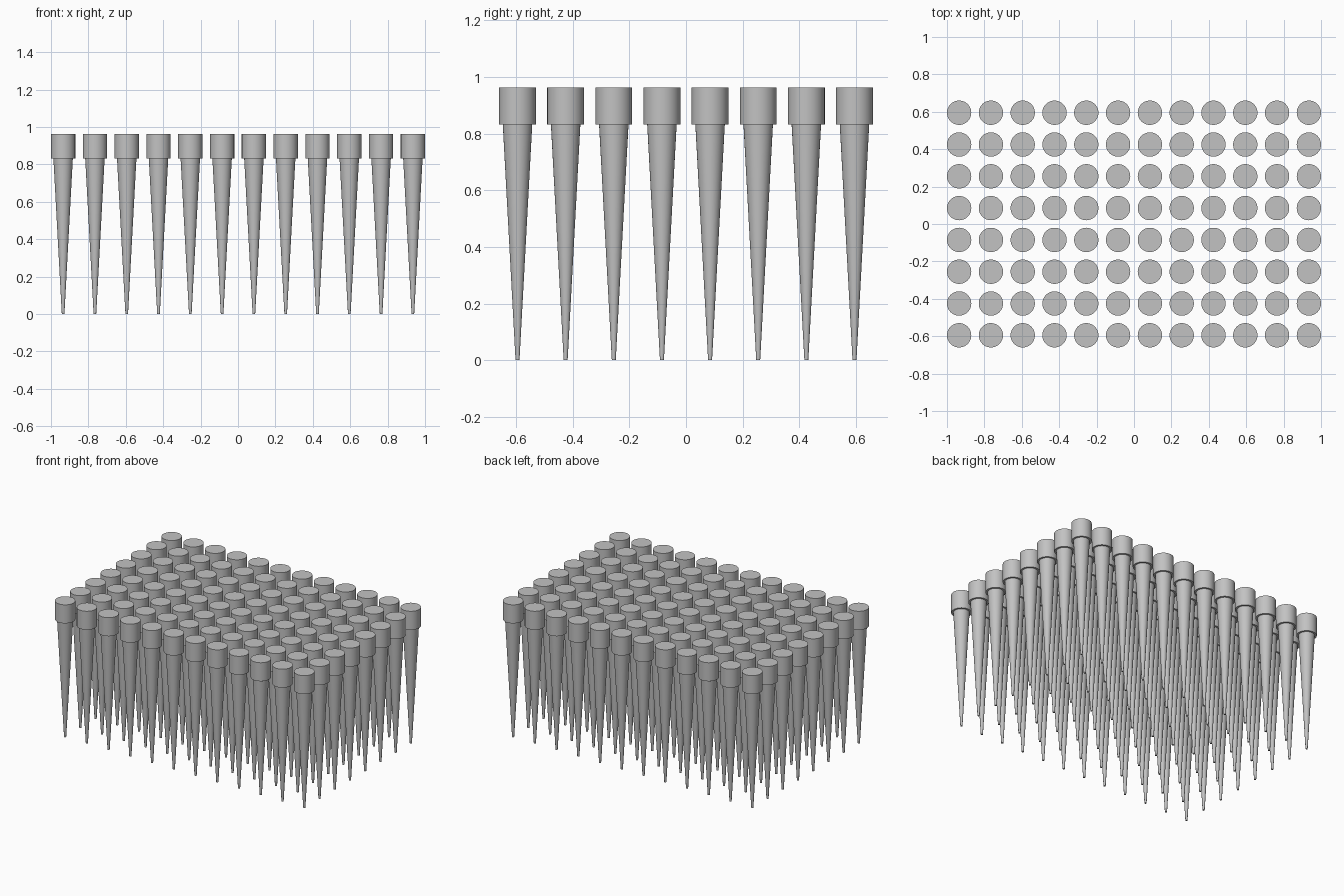
import bpy
import bmesh

cube = bpy.data.objects.get("Cube")
if cube:
    bpy.data.objects.remove(cube, do_unlink=True)

COLS, ROWS, PITCH = 12, 8, 0.17
SIDES = 48
# radius, height: narrow tip, tapered shaft, shoulder, collar
PROFILE = [(0.007, 0), (0.052, 0.832), (0.065, 0.832), (0.065, 0.963)]

grey = bpy.data.materials.new("light grey")
grey.use_nodes = True
colour = (0.54, 0.54, 0.54, 1)
grey.diffuse_color = colour
grey.node_tree.nodes["Principled BSDF"].inputs["Base Color"].default_value = colour


def lathe_mesh(name, profile, sides):
    """Closed solid of revolution around z."""
    bm = bmesh.new()
    rings = []
    for radius, z in profile:
        ring = bmesh.ops.create_circle(bm, segments=sides, radius=radius)["verts"]
        for v in ring:
            v.co.z = z
        rings.append(ring)
    for low, high in zip(rings, rings[1:]):
        for i in range(sides):
            j = (i + 1) % sides
            bm.faces.new((low[i], low[j], high[j], high[i]))
    bm.faces.new(rings[0])
    bm.faces.new(rings[-1])
    bmesh.ops.recalc_face_normals(bm, faces=bm.faces)
    mesh = bpy.data.meshes.new(name)
    bm.to_mesh(mesh)
    bm.free()
    mesh.materials.append(grey)
    return mesh


# One tapered peg shared by the whole grid
peg_mesh = lathe_mesh("tapered_peg", PROFILE, SIDES)
bpy.ops.object.select_all(action="DESELECT")
for row in range(ROWS):
    for col in range(COLS):
        peg = bpy.data.objects.new(f"tapered_peg_{row + 1}_{col + 1}", peg_mesh)
        peg.location = ((col - (COLS - 1) / 2) * PITCH, (row - (ROWS - 1) / 2) * PITCH, 0)
        bpy.context.collection.objects.link(peg)

# Smooth sides with crisp rims
peg.select_set(True)
bpy.context.view_layer.objects.active = peg
bpy.ops.object.shade_smooth_by_angle(angle=0.6)
